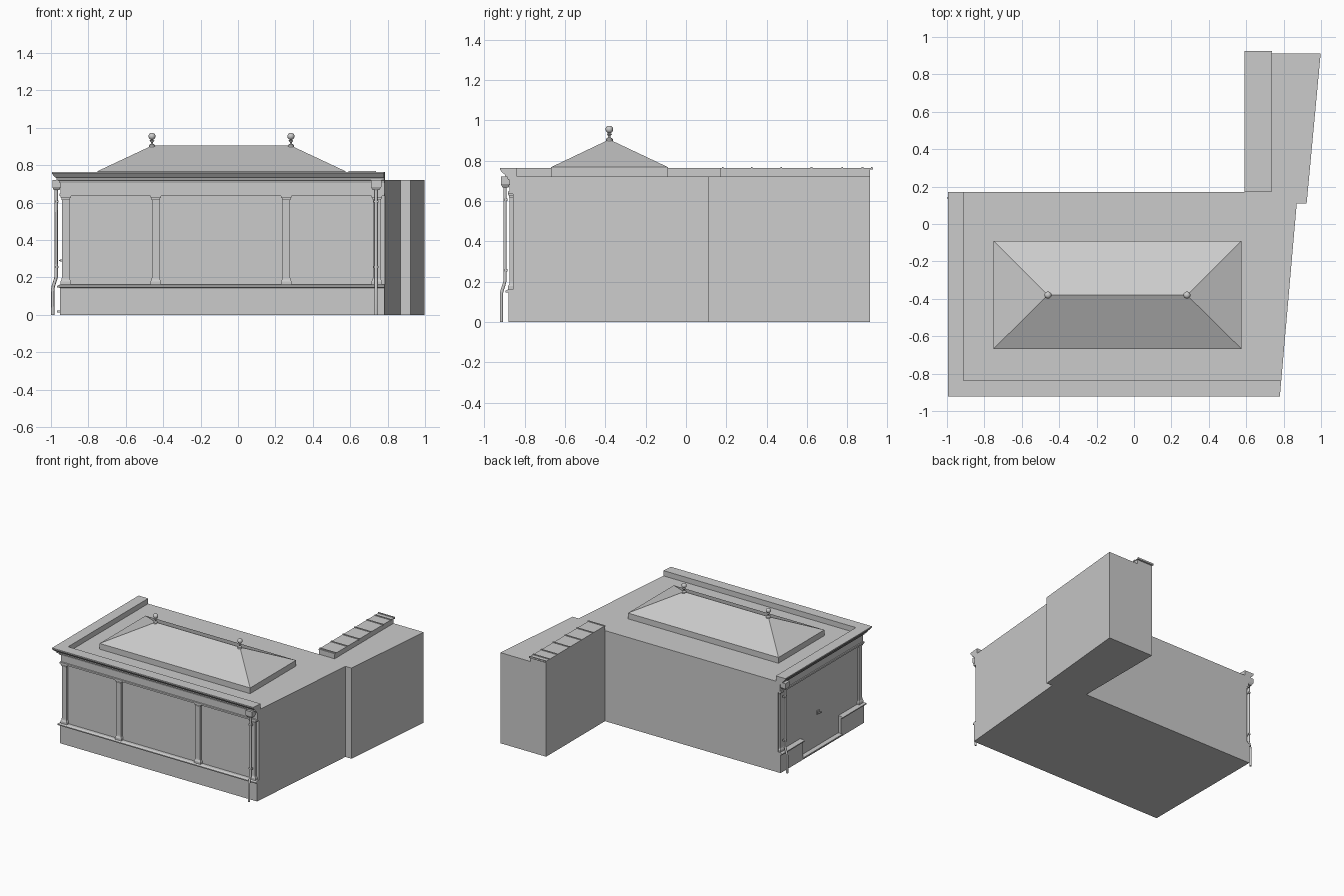
import bpy, bmesh, math

if "Cube" in bpy.data.objects:
    bpy.data.objects.remove(bpy.data.objects["Cube"])

def make(name, verts, faces):
    me = bpy.data.meshes.new(name)
    me.from_pydata(verts, [], faces)
    bm = bmesh.new()
    bm.from_mesh(me)
    bmesh.ops.recalc_face_normals(bm, faces=bm.faces)
    bm.to_mesh(me)
    bm.free()
    ob = bpy.data.objects.new(name, me)
    bpy.context.collection.objects.link(ob)
    return ob

def loft(name, rings):
    # skin a list of equal-length closed rings, capping both ends
    n = len(rings[0])
    verts = [p for r in rings for p in r]
    faces = [(k*n + i, k*n + (i+1) % n, (k+1)*n + (i+1) % n, (k+1)*n + i)
             for k in range(len(rings)-1) for i in range(n)]
    faces += [tuple(range(n)), tuple(range(len(verts)-n, len(verts)))]
    return make(name, verts, faces)

def box(name, x0, x1, y0, y1, z0, z1):
    return loft(name, [[(x0, y0, z), (x1, y0, z), (x1, y1, z), (x0, y1, z)] for z in (z0, z1)])

LEFT, FRONT, BACK = -0.953, -0.88, 0.17
def right_x(y):
    return 0.78 + 0.0874 * (y + 0.92)

def wrap(name, profile, y_start=BACK):
    # moulding round the left and front walls; profile = (outward offset, z)
    start = [(LEFT-d, y_start, z) for d, z in profile]
    corner = [(LEFT-d, FRONT-d, z) for d, z in profile]
    end = [(right_x(FRONT-d), FRONT-d, z) for d, z in profile]
    return loft(name, [start, corner, end])

def left_strip(name, profile, y0, y1):
    return loft(name, [[(LEFT-d, y, z) for d, z in profile] for y in (y0, y1)])

# main L-shaped body with slanted right side
wy, wx = FRONT + 0.023, LEFT + 0.023
plan = [(wx, wy), (right_x(wy), wy), (0.87, 0.11), (0.923, 0.11),
        (0.998, 0.912), (0.595, 0.912), (0.595, BACK), (wx, BACK)]
loft("building_body", [[(x, y, z) for x, y in plan] for z in (0, 0.722)])

# plinth and its ledge, interrupted by the side entrance
plinth = [(-0.04, 0), (0, 0), (0, 0.145), (0.014, 0.147), (0.014, 0.155), (0, 0.162), (-0.04, 0.162)]
wrap("plinth_front", plinth, -0.59)
left_strip("plinth_rear", plinth, -0.11, BACK)
left_strip("door_step", [(-0.04, 0), (0, 0), (0, 0.012), (0.014, 0.014), (0.014, 0.024), (-0.04, 0.026)], -0.59, -0.11)

# frieze and cornice
wrap("frieze", [(-0.04, 0.635), (0.002, 0.635), (0.002, 0.648), (-0.005, 0.65),
                (-0.005, 0.71), (-0.04, 0.71)])
wrap("cornice", [(-0.042, 0.705), (0.002, 0.705), (0.006, 0.718), (0.018, 0.722), (0.018, 0.732),
                 (0.028, 0.738), (0.042, 0.755), (0.042, 0.764), (-0.042, 0.764)])

# square pilasters with stepped bases and capitals
def pilaster(name, x, y):
    rings = []
    for r, z in [(.028, .16), (.028, .178), (.022, .19), (.021, .20), (.021, .615), (.024, .62),
                 (.024, .624), (.028, .63), (.028, .64)]:
        rings.append([(x+a*r, y+b*r, z) for a, b in ((-1, -1), (1, -1), (1, 1), (-1, 1))])
    loft(name, rings)

for i, x in enumerate((-0.921, -0.44, 0.258, 0.742)):
    pilaster(f"front_pilaster_{i+1}", x, -0.853)
pilaster("side_pilaster", -0.921, 0.135)

# hipped roof lantern on a low curb
X0, X1, Y0, Y1, YM = -0.752, 0.575, -0.668, -0.09, -0.38
box("roof_curb", X0, X1, Y0, Y1, 0.715, 0.768)
make("hip_roof", [(X0, Y0, .768), (X1, Y0, .768), (X1, Y1, .768), (X0, Y1, .768),
                  (-0.46, YM, .905), (0.283, YM, .905)],
     [(0, 1, 5, 4), (1, 2, 5), (2, 3, 4, 5), (3, 0, 4), (0, 3, 2, 1)])

# turned finials at the ridge ends
neck = [(.017, .895), (.017, .908), (.006, .915), (.005, .922), (.013, .932), (.005, .936)]
ball = [(.019*math.sin(t*math.pi/8), .955 - .019*math.cos(t*math.pi/8)) for t in range(1, 8)]
for side, x in (("left", -0.46), ("right", 0.283)):
    ob = loft(f"finial_{side}", [[(x + r*math.cos(a*math.pi/8), YM + r*math.sin(a*math.pi/8), z)
                                  for a in range(16)] for r, z in neck + ball])
    bpy.context.view_layer.objects.active = ob
    ob.select_set(True)
    bpy.ops.object.shade_smooth_by_angle(angle=math.radians(35))
    ob.select_set(False)

# rear parapet with raised sheet seams
box("rear_parapet", 0.595, 0.733, BACK, 0.912, 0.715, 0.758)
box("parapet_coping", 0.592, 0.735, BACK, 0.926, 0.755, 0.763)
for i, y in enumerate((0.182, 0.325, 0.473, 0.622, 0.775, 0.875, 0.921)):
    box(f"coping_seam_{i+1}", 0.592, 0.737, y-.004, y+.004, 0.755, 0.769)

# rain hoppers and downpipes; local u = along wall, d = outward from wall
def downpipe(name, place):
    hopper = [(.028, -.01, .034, .722), (.028, -.01, .034, .685), (.018, -.005, .026, .668)]
    loft(name + "_hopper", [[place(-w, a, z), place(w, a, z), place(w, b, z), place(-w, b, z)]
                            for w, a, b, z in hopper])
    cu = bpy.data.curves.new(name, 'CURVE')
    cu.dimensions = '3D'
    cu.bevel_depth = 0.009
    cu.bevel_resolution = 1
    cu.use_fill_caps = True
    path = [(.013, .68), (.013, .205), (.018, .185), (.028, .155), (.031, .14), (.031, 0)]
    sp = cu.splines.new('POLY')
    sp.points.add(len(path) - 1)
    for p, (d, z) in zip(sp.points, path):
        p.co = (*place(0, d, z), 1)
    ob = bpy.data.objects.new(name, cu)
    bpy.context.collection.objects.link(ob)
    for z in (0.25, 0.6):
        box(name + "_bracket", *sorted((place(-.014, 0, z)[0], place(.014, .018, z)[0])),
            *sorted((place(-.014, 0, z)[1], place(.014, .018, z)[1])), z, z + .012)

downpipe("front_downpipe", lambda u, d, z: (0.738 + u, FRONT - d - .004, z))
downpipe("side_downpipe", lambda u, d, z: (LEFT - d - .006, 0.14 + u, z))

# small wall fitting on the side entrance
box("side_fitting_plate", wx-.006, wx, -0.345, -0.315, 0.275, 0.305)
box("side_fitting_stem", wx-.022, wx, -0.335, -0.325, 0.285, 0.295)
box("side_fitting_handle", wx-.026, wx-.018, -0.35, -0.31, 0.287, 0.293)
